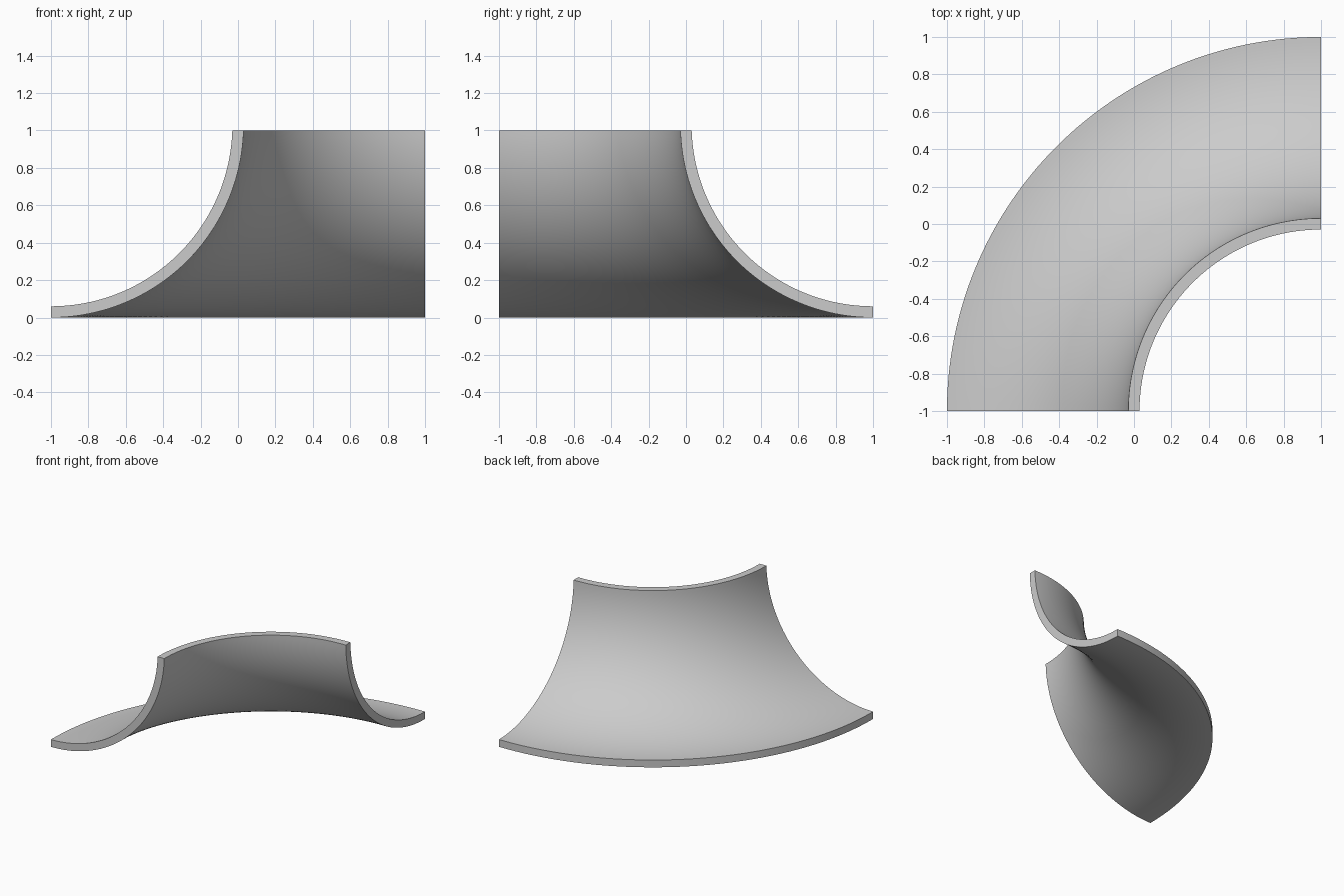
import bpy
import bmesh
from math import pi, sin, cos, asin, radians
from mathutils import Vector

cube = bpy.data.objects.get("Cube")
if cube:
    bpy.data.objects.remove(cube, do_unlink=True)

# Grey material
grey = bpy.data.materials.new("light_grey")
grey.use_nodes = True
colour = (0.6, 0.6, 0.6, 1)
grey.diffuse_color = colour
grey.node_tree.nodes["Principled BSDF"].inputs["Base Color"].default_value = colour

AXIS = Vector((1, -1, 0))      # vertical axis of the quarter turn
RIM = 2.0                      # distance of the outer rim from the axis
ARC_Z = 1.03                   # height of the flare's arc centre
TOP = 1.0                      # flat cut at the narrow end
STEPS = 48


def flare_arc(radius):
    """Arc from the outer rim at the bottom up to the flat top."""
    end = pi / 2 - asin((ARC_Z - TOP) / radius)
    points = []
    for i in range(STEPS + 1):
        a = end * i / STEPS
        dist = RIM - radius * sin(a)
        points.append(AXIS + Vector((0, dist, ARC_Z - radius * cos(a))))
    return points


# Closed cross-section of the curved wall, spun a quarter turn
bm = bmesh.new()
outline = flare_arc(0.97) + flare_arc(1.03)[::-1]
verts = [bm.verts.new(p) for p in outline]
edges = [bm.edges.new((v, verts[i - 1])) for i, v in enumerate(verts)]
bmesh.ops.spin(bm, geom=verts + edges, cent=AXIS, axis=(0, 0, 1),
               angle=pi / 2, steps=64, use_duplicate=False)

# Close the two cut ends
open_edges = [e for e in bm.edges if e.is_boundary]
bmesh.ops.holes_fill(bm, edges=open_edges, sides=0)
bmesh.ops.recalc_face_normals(bm, faces=bm.faces[:])

mesh = bpy.data.meshes.new("flared_quarter_shell")
bm.to_mesh(mesh)
bm.free()
mesh.materials.append(grey)
shell = bpy.data.objects.new("flared_quarter_shell", mesh)
bpy.context.collection.objects.link(shell)

# Smooth curved faces, sharp rims
bpy.ops.object.select_all(action="DESELECT")
shell.select_set(True)
bpy.context.view_layer.objects.active = shell
bpy.ops.object.shade_smooth_by_angle(angle=radians(30))
